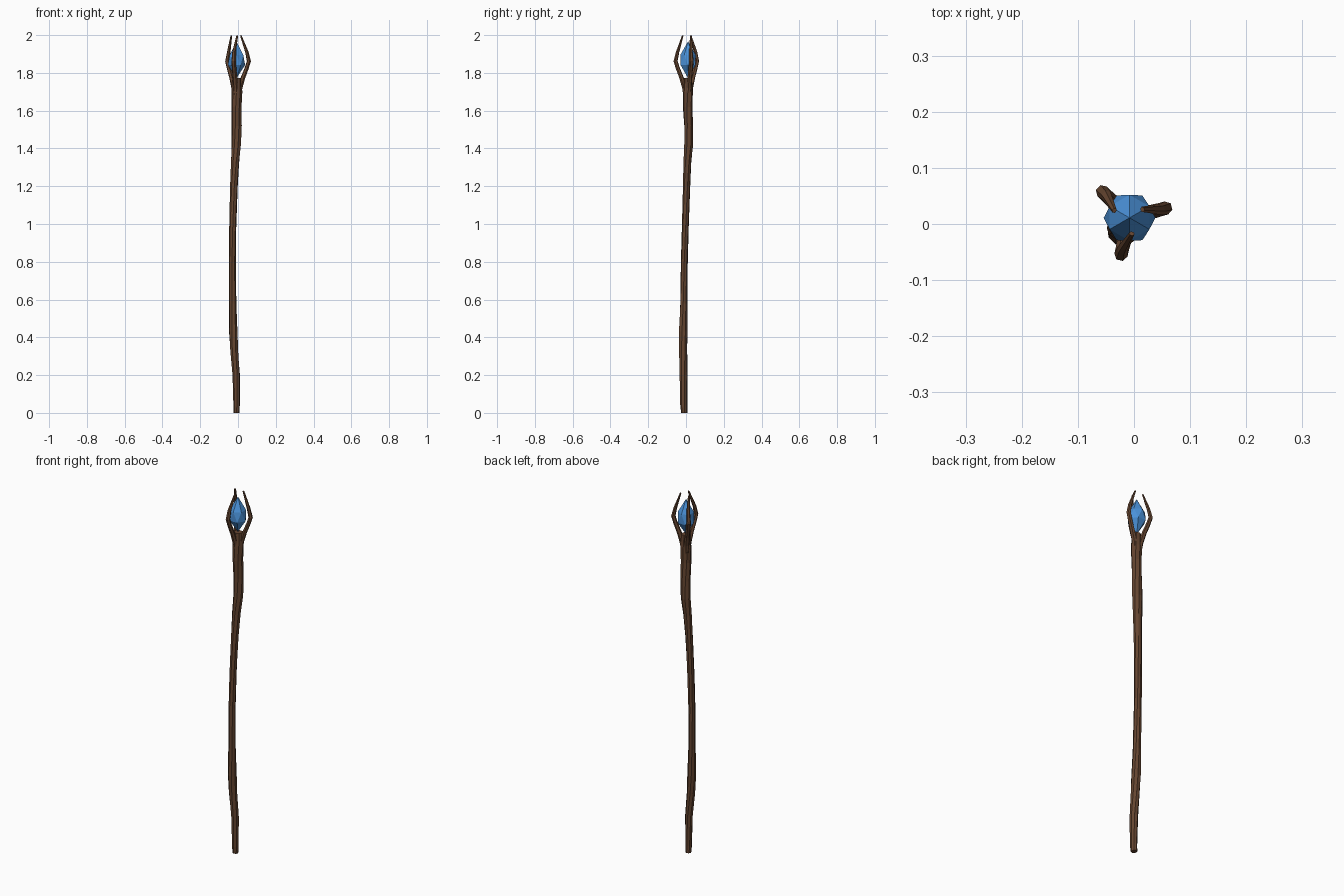
import bpy, bmesh, math, random
from mathutils import Vector

if "Cube" in bpy.data.objects:
    bpy.data.objects.remove(bpy.data.objects["Cube"])

random.seed(4)
CX, CY = -0.008, 0.011   # axis of the staff head


def material(name, color):
    m = bpy.data.materials.new(name)
    m.diffuse_color = color
    m.use_nodes = True
    m.node_tree.nodes["Principled BSDF"].inputs["Base Color"].default_value = m.diffuse_color
    return m


wood = material("wood", (0.13, 0.06, 0.03, 1))
blue = material("crystal_blue", (0.07, 0.29, 0.70, 1))


def finish(name, bm, mat):
    bmesh.ops.recalc_face_normals(bm, faces=bm.faces)
    me = bpy.data.meshes.new(name)
    bm.to_mesh(me)
    bm.free()
    me.materials.append(mat)
    ob = bpy.data.objects.new(name, me)
    bpy.context.collection.objects.link(ob)


def skin(bm, rings):
    # quads between neighbouring rings, flat caps at both ends
    n = len(rings[0])
    for a, b in zip(rings, rings[1:]):
        for i in range(n):
            j = (i + 1) % n
            bm.faces.new((a[i], a[j], b[j], b[i]))
    bm.faces.new(rings[0])
    bm.faces.new(rings[-1])


# gnarled shaft: x, y, z, radius
path = [(-.009, -.009, 0, .016), (-.008, -.011, .04, .018), (-.010, -.012, .20, .021),
        (-.021, -.014, .33, .022), (-.026, -.014, .43, .024), (-.029, -.011, .58, .020),
        (-.031, -.008, .80, .019), (-.029, -.003, .98, .019), (-.023, .004, 1.20, .020),
        (-.017, .008, 1.32, .022), (-.010, .015, 1.42, .026), (-.008, .014, 1.52, .026),
        (-.009, .009, 1.62, .027), (-.008, .010, 1.70, .028), (-.008, .010, 1.772, .023)]
bm = bmesh.new()
ridge = [random.uniform(.92, 1.08) for _ in range(8)]
rings = []
for k, (x, y, z, r) in enumerate(path):
    ring = []
    for i in range(8):
        a = math.tau * i / 8 + .12 * k
        s = r * ridge[i] * random.uniform(.96, 1.04)
        ring.append(bm.verts.new((x + s * math.cos(a), y + s * math.sin(a), z)))
    rings.append(ring)
skin(bm, rings)
finish("shaft", bm, wood)


# claw prongs: direction angle and tip offset from the head axis
def prong(name, angle, tip):
    out = Vector((math.cos(angle), math.sin(angle), 0))
    side = Vector((-out.y, out.x, 0))
    # distance out, height, half width, half thickness
    prof = [(.014, 1.655, .010, .008), (.020, 1.72, .014, .012), (.036, 1.775, .013, .012),
            (.056, 1.825, .012, .011), (.068, 1.862, .012, .011), (.057, 1.91, .010, .009)]
    pts = [(out * r + Vector((CX, CY, z)), w, t) for r, z, w, t in prof]
    pts.append((Vector((CX + tip[0], CY + tip[1], 1.998)), .005, .004))
    bm = bmesh.new()
    rings = []
    for k, (p, w, t) in enumerate(pts):
        d = (pts[min(k + 1, len(pts) - 1)][0] - pts[max(k - 1, 0)][0]).normalized()
        nrm = side.cross(d).normalized()
        rings.append([bm.verts.new(p + side * w * math.cos(math.tau * i / 6)
                                   + nrm * t * math.sin(math.tau * i / 6)) for i in range(6)])
    skin(bm, rings)
    finish(name, bm, wood)


prong("prong_left", math.radians(136), (-.027, .013))
prong("prong_right", math.radians(15), (.023, .015))
prong("prong_front", math.radians(257), (.004, -.028))

# faceted crystal held between the prongs
bm = bmesh.new()
low, high = [[bm.verts.new((CX + r * math.cos(math.tau * i / 6 + o),
                            CY + r * math.sin(math.tau * i / 6 + o), z)) for i in range(6)]
             for r, z, o in ((.046, 1.842, 0), (.041, 1.895, math.pi / 6))]
bottom = bm.verts.new((CX, CY, 1.772))
top = bm.verts.new((CX, CY, 1.967))
for i in range(6):
    j = (i + 1) % 6
    bm.faces.new((low[j], low[i], bottom))
    bm.faces.new((low[i], low[j], high[i]))
    bm.faces.new((low[j], high[j], high[i]))
    bm.faces.new((high[i], high[j], top))
finish("crystal", bm, blue)
